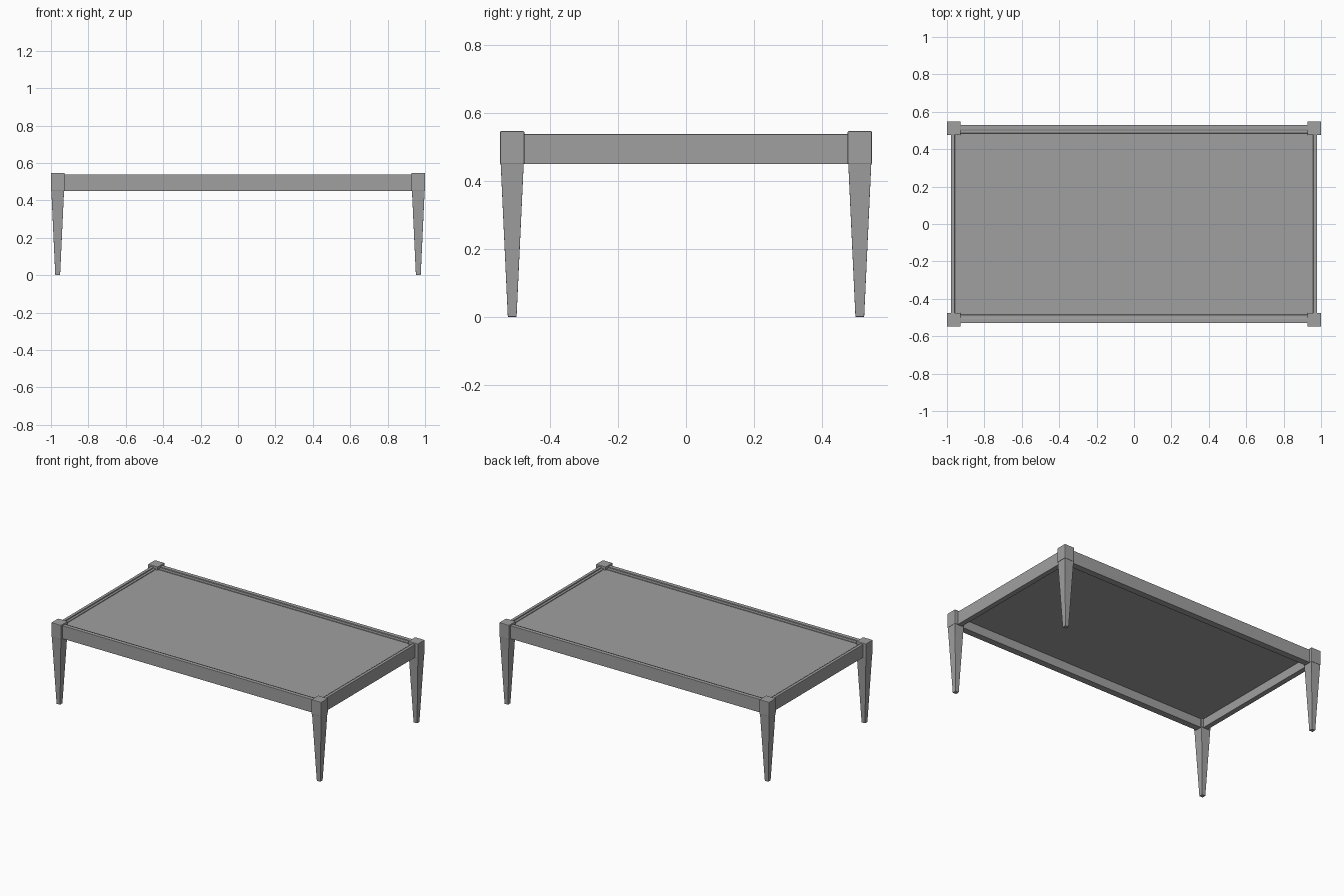
import bpy
import bmesh
from mathutils import Vector

cube = bpy.data.objects.get("Cube")
if cube:
    bpy.data.objects.remove(cube, do_unlink=True)

grey = bpy.data.materials.new("mid grey")
grey.use_nodes = True
grey.diffuse_color = (0.35, 0.35, 0.35, 1)
grey.node_tree.nodes["Principled BSDF"].inputs["Base Color"].default_value = (0.35, 0.35, 0.35, 1)


def finish(name, bm, bevel=0):
    bmesh.ops.recalc_face_normals(bm, faces=bm.faces)
    mesh = bpy.data.meshes.new(name)
    bm.to_mesh(mesh)
    bm.free()
    mesh.materials.append(grey)
    obj = bpy.data.objects.new(name, mesh)
    bpy.context.collection.objects.link(obj)
    if bevel:
        mod = obj.modifiers.new("Bevel", 'BEVEL')
        mod.width = bevel
        mod.segments = 2
        mod.limit_method = 'ANGLE'
    return obj


def box(name, centre, size, bevel=0, foot=1):
    """Box whose bottom face is scaled by foot."""
    bm = bmesh.new()
    bmesh.ops.create_cube(bm, size=1)
    for v in bm.verts:
        taper = foot if v.co.z < 0 else 1
        v.co = Vector((v.co.x * size[0] * taper, v.co.y * size[1] * taper, v.co.z * size[2]))
        v.co += Vector(centre)
    return finish(name, bm, bevel)


def rail(name, along_x, side, outer, step, inner, half):
    """Stepped rail profile, swept between two posts."""
    profile = [(outer, 0.45), (outer, 0.538), (step, 0.538), (step, 0.53),
               (inner, 0.53), (inner, 0.45)]
    bm = bmesh.new()
    verts = []
    for depth, z in profile:
        co = (-half, side * depth, z) if along_x else (side * depth, -half, z)
        verts.append(bm.verts.new(co))
    face = bm.faces.new(verts)
    out = bmesh.ops.extrude_face_region(bm, geom=[face])
    shift = Vector((2 * half, 0, 0)) if along_x else Vector((0, 2 * half, 0))
    moved = [g for g in out["geom"] if isinstance(g, bmesh.types.BMVert)]
    bmesh.ops.translate(bm, verts=moved, vec=shift)
    finish(name, bm, 0.002)


# Corner posts and tapered legs
for sx, side in ((-1, "right"), (1, "left")):
    for sy, end in ((-1, "front"), (1, "back")):
        x, y = sx * 0.964, sy * 0.512
        box(f"{end}_{side}_post", (x, y, 0.4985), (0.072, 0.072, 0.097), 0.003)
        box(f"{end}_{side}_leg", (x, y, 0.2265), (0.068, 0.068, 0.453), 0.001, foot=0.38)

# Rails between the posts
rail("front_rail", True, -1, 0.53, 0.503, 0.485, 0.935)
rail("back_rail", True, 1, 0.53, 0.503, 0.485, 0.935)
rail("right_rail", False, -1, 0.978, 0.958, 0.943, 0.484)
rail("left_rail", False, 1, 0.978, 0.958, 0.943, 0.484)

# Recessed table top
box("table_top", (0, 0, 0.517), (1.9, 0.98, 0.016))
